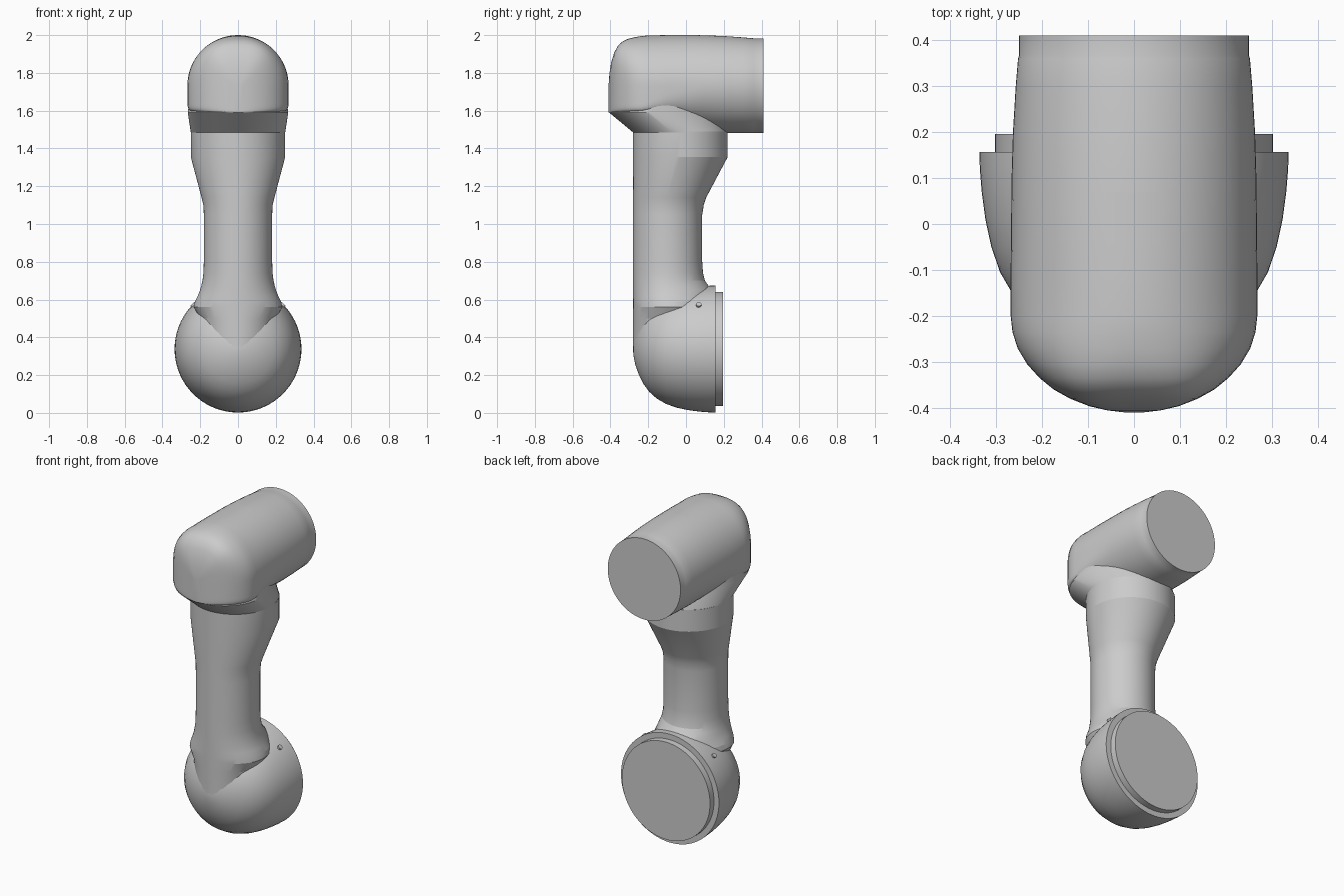
import bpy, bmesh
from math import sin, cos, pi, sqrt
from mathutils import Matrix, Vector

if "Cube" in bpy.data.objects:
    bpy.data.objects.remove(bpy.data.objects["Cube"])

N = 72


def finish(name, bm, angle=30):
    bmesh.ops.recalc_face_normals(bm, faces=bm.faces[:])
    me = bpy.data.meshes.new(name)
    bm.to_mesh(me)
    bm.free()
    ob = bpy.data.objects.new(name, me)
    bpy.context.collection.objects.link(ob)
    bpy.ops.object.select_all(action='DESELECT')
    ob.select_set(True)
    bpy.context.view_layer.objects.active = ob
    bpy.ops.object.shade_smooth_by_angle(angle=angle * pi / 180)
    return ob


def loft(name, rings, angle=30):
    """Skin a list of point rings and cap both ends."""
    bm = bmesh.new()
    loops = [[bm.verts.new(p) for p in ring] for ring in rings]
    for a, b in zip(loops, loops[1:]):
        for i in range(len(a)):
            j = (i + 1) % len(a)
            bm.faces.new((a[i], a[j], b[j], b[i]))
    bm.faces.new(loops[0])
    bm.faces.new(loops[-1])
    return finish(name, bm, angle)


def disc_ring(y, r, zc):
    return [(r * cos(2 * pi * i / N), y, zc + r * sin(2 * pi * i / N)) for i in range(N)]


def plan_ring(z, rx, yc, yf, yb):
    """Horizontal oval with separate front and back reach."""
    ring = []
    for i in range(N):
        t = 2 * pi * i / N
        s = sin(t)
        ring.append((rx * cos(t), yc + s * ((yb - yc) if s > 0 else (yc - yf)), z))
    return ring


def head_ring(y, w, top, n_top, low, n_low, zc=1.732):
    """Upright section: arched top, squarer or round underside."""
    ring = []
    for i in range(N):
        t = 2 * pi * i / N
        c, s = cos(t), sin(t)
        n, h = (n_top, top - zc) if s >= 0 else (n_low, zc - low)
        x = w * abs(c) ** (2 / n) * (1 if c >= 0 else -1)
        ring.append((x, y, zc + h * abs(s) ** (2 / n) * (1 if s >= 0 else -1)))
    return ring


# Lower joint: dome turned about the y axis
dome = [(-.28, .012), (-.277, .04), (-.268, .085), (-.25, .135), (-.225, .185),
        (-.195, .226), (-.155, .262), (-.105, .291), (-.05, .31), (.01, .323),
        (.07, .331), (.12, .335), (.157, .336)]
loft("lower_joint", [disc_ring(y, r, .338) for y, r in dome])
loft("lower_flange", [disc_ring(y, .302, .338) for y in (.15, .196)])

# Column with a flared foot and a tapered, offset neck
column = [(.34, .18, -.1, .06), (.5, .20, -.09, .13), (.56, .235, -.085, .145),
          (.59, .228, -.085, .148), (.62, .213, -.09, .148), (.65, .201, -.093, .14),
          (.675, .194, -.096, .118), (.70, .188, -.097, .1), (.74, .183, -.098, .09),
          (.80, .181, -.098, .086), (1.05, .181, -.098, .086), (1.1, .183, -.095, .094),
          (1.14, .193, -.087, .107), (1.355, .25, -.03, .221), (1.49, .25, -.03, .221)]
loft("column", [plan_ring(z, rx, yc, -.28, yb) for z, rx, yc, yb in column], 14)

# Sloping shoulder between the neck and the head
shoulder = [(1.485, .25, -.03, -.28, .221), (1.591, .266, -.17, -.408, .2),
            (1.70, .25, -.1, -.34, .12)]
loft("shoulder", [plan_ring(*s) for s in shoulder])

# Head: rounded nose running back into a horizontal barrel
head = [(-.4095, .02, 1.74, 4, 1.59, 12), (-.405, .058, 1.80, 4, 1.59, 12),
        (-.396, .097, 1.855, 4, 1.59, 12), (-.38, .138, 1.907, 3.6, 1.59, 12),
        (-.36, .174, 1.945, 3.1, 1.59, 12), (-.335, .205, 1.967, 2.7, 1.59, 12),
        (-.305, .232, 1.981, 2.4, 1.59, 12), (-.27, .253, 1.989, 2.2, 1.59, 12),
        (-.235, .264, 1.995, 2.1, 1.59, 12), (-.2, .268, 1.998, 2, 1.59, 10),
        (-.1, .268, 2.0, 2, 1.565, 4), (0, .267, 2.0, 2, 1.515, 2.5),
        (.1, .266, 1.999, 2, 1.485, 2), (.2, .263, 1.995, 2, 1.481, 2),
        (.3, .257, 1.988, 2, 1.481, 2), (.36, .252, 1.983, 2, 1.481, 2),
        (.365, .25, 1.982, 2, 1.482, 2), (.41, .25, 1.982, 2, 1.482, 2)]
loft("head", [head_ring(*h) for h in head])

# Thin curved cover plate on top of the head
bm = bmesh.new()
bmesh.ops.create_grid(bm, x_segments=12, y_segments=2, size=.058)
for v in bm.verts:
    v.co = (v.co.x, v.co.y + .01, 1.732 + sqrt(.2685 ** 2 - v.co.x ** 2))
finish("top_cover_plate", bm)

# Small screw heads, mirrored left and right
screws = [((.162, -.2, .565), (.5, -.6, .6)), ((.238, .068, .57), (.7, 0, .7)),
          ((.18, -.19, 1.3), (.75, -.65, 0))]
for k, (pos, axis) in enumerate(screws):
    bm = bmesh.new()
    for side in (-1, 1):
        p = Vector((pos[0] * side, pos[1], pos[2]))
        d = Vector((axis[0] * side, axis[1], axis[2]))
        m = Matrix.Translation(p) @ d.to_track_quat('Z', 'Y').to_matrix().to_4x4()
        r = .014 if k < 2 else .008
        bmesh.ops.create_cone(bm, cap_ends=True, segments=16, radius1=r, radius2=r,
                              depth=.016 if k < 2 else .006, matrix=m)
    finish(f"screw_pair_{k + 1}", bm)
